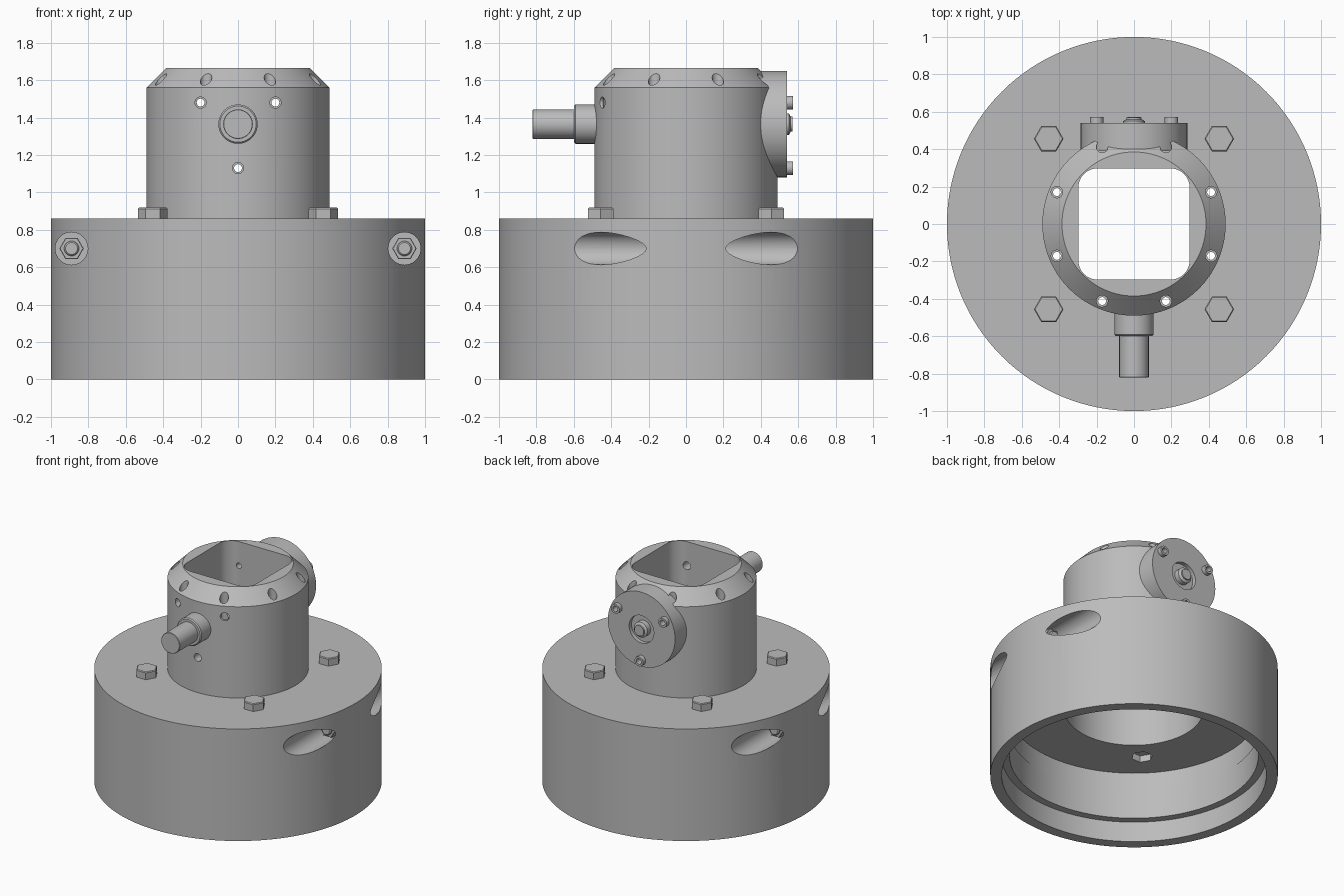
import bpy, bmesh
from math import pi, sin, cos, radians
from mathutils import Matrix, Vector

old = bpy.data.objects.get("Cube")
if old:
    bpy.data.objects.remove(old)

steel = bpy.data.materials.new("grey_steel")
steel.use_nodes = True
GREY = (0.5, 0.5, 0.5, 1)
steel.diffuse_color = GREY
steel.node_tree.nodes["Principled BSDF"].inputs["Base Color"].default_value = GREY

TOP = 0.86        # top of the base
AXIS_Z = 1.365    # height of the shaft and flange
ALONG_Y = Matrix.Rotation(-pi / 2, 4, 'X')   # local z points to +y
ALONG_MINUS_Y = Matrix.Rotation(pi / 2, 4, 'X')


def add_object(name, bm):
    bmesh.ops.remove_doubles(bm, verts=bm.verts, dist=1e-5)
    bmesh.ops.recalc_face_normals(bm, faces=bm.faces)
    mesh = bpy.data.meshes.new(name)
    bm.to_mesh(mesh)
    bm.free()
    mesh.materials.append(steel)
    ob = bpy.data.objects.new(name, mesh)
    bpy.context.collection.objects.link(ob)
    return ob


def lathe(name, profile, place=(0, 0, 0), turn=Matrix(), sides=48):
    """Spin (radius, height) points about local z."""
    bm = bmesh.new()
    verts = [bm.verts.new((r, 0, h)) for r, h in profile]
    edges = [bm.edges.new(pair) for pair in zip(verts, verts[1:])]
    if profile[0][0] > 0:   # a ring: close the section
        edges.append(bm.edges.new((verts[-1], verts[0])))
    bmesh.ops.spin(bm, geom=verts + edges, cent=(0, 0, 0), axis=(0, 0, 1),
                   angle=2 * pi, steps=sides, use_merge=False)
    bmesh.ops.remove_doubles(bm, verts=bm.verts, dist=1e-5)
    bmesh.ops.transform(bm, verts=bm.verts, matrix=Matrix.Translation(place) @ turn)
    return add_object(name, bm)


def rod(name, radius, length, place, turn=Matrix(), sides=32, chamfer=0):
    profile = [(0, 0), (radius, 0), (radius, length - chamfer)]
    if chamfer:
        profile.append((radius - chamfer, length))
    return lathe(name, profile + [(0, length)], place, turn, sides)


def carve(target, cutters):
    """Subtract each cutter and remove it."""
    bpy.context.view_layer.objects.active = target
    for cutter in cutters:
        cutter.hide_render = True
        mod = target.modifiers.new("cut", 'BOOLEAN')
        mod.operation, mod.solver, mod.object = 'DIFFERENCE', 'EXACT', cutter
        bpy.ops.object.modifier_apply(modifier=mod.name)
        bpy.data.objects.remove(cutter)


def rounded_square(name, half, corner, low, high):
    bm = bmesh.new()
    c = half - corner
    ring = []
    for q, (sx, sy) in enumerate([(1, 1), (-1, 1), (-1, -1), (1, -1)]):
        for i in range(9):
            a = q * pi / 2 + i * pi / 16
            ring.append(bm.verts.new((sx * c + corner * cos(a), sy * c + corner * sin(a), low)))
    face = bm.faces.new(ring)
    top = bmesh.ops.extrude_face_region(bm, geom=[face])["geom"]
    bmesh.ops.translate(bm, vec=(0, 0, high - low),
                        verts=[v for v in top if isinstance(v, bmesh.types.BMVert)])
    return add_object(name, bm)


# Main housing: hollow drum with a chamfered tower
housing = lathe("housing", [
    (0, 0.82), (0.48, 0.82), (0.48, 0.52), (0.87, 0.52), (0.87, 0.37), (0.865, 0.37),
    (0.865, 0.156), (0.92, 0.156), (0.92, 0), (1, 0), (1, TOP),
    (0.49, TOP), (0.49, 1.56), (0.385, 1.665), (0, 1.665)], sides=128)

cutters = [rounded_square("square_bore", 0.297, 0.1, 0.7, 1.8)]
# Vertical screw holes round the chamfer
for k in range(8):
    a = radians(22.5 + 45 * k)
    x, y = 0.446 * cos(a), 0.446 * sin(a)
    cutters.append(rod("chamfer_hole", 0.021, 1.1, (x, y, 0.65), sides=20))
    cutters.append(rod("chamfer_counterbore", 0.031, 0.5, (x, y, 1.4), sides=24))
# Small holes that run from the front wall to the back wall
screw_spots = [(-0.2, 1.48), (0.2, 1.48), (0, 1.13)]
for x, z in screw_spots:
    cutters.append(rod("front_hole", 0.03, 0.5, (x, -0.6, z), ALONG_Y, 24))
    cutters.append(rod("back_hole", 0.021, 0.5, (x, 0.2, z), ALONG_Y, 20))
# Tangential side pockets and hexagonal recesses under the deck
CORNERS = [(sx, sy) for sx in (-1, 1) for sy in (-1, 1)]
for sx, sy in CORNERS:
    turn = ALONG_Y if sy > 0 else ALONG_MINUS_Y
    cutters.append(rod("side_pocket", 0.087, 1, (sx * 0.89, sy * 0.13, 0.7), turn, 40))
    cutters.append(rod("deck_recess", 0.075, 0.1, (sx * 0.456, sy * 0.456, 0.47), sides=6))
carve(housing, cutters)

# Hex bolts on the deck, nuts and studs in the pockets
for sx, sy in CORNERS:
    side = ("left" if sx > 0 else "right") + ("_back" if sy > 0 else "_front")
    rod("deck_bolt_" + side, 0.079, 0.06, (sx * 0.456, sy * 0.456, TOP - 0.002), sides=6, chamfer=0.006)
    turn = ALONG_Y if sy > 0 else ALONG_MINUS_Y
    spot = (sx * 0.89, sy * 0.128, 0.7)
    rod("pocket_nut_" + side, 0.065, 0.06, spot, turn, 6, 0.004)
    rod("pocket_stud_" + side, 0.04, 0.08, spot, turn, 24, 0.008)

# Shaft with its collar on the front
rod("shaft_collar", 0.105, 0.2, (0, -0.4, AXIS_Z), ALONG_MINUS_Y, 48, 0.008)
rod("shaft", 0.079, 0.42, (0, -0.4, AXIS_Z), ALONG_MINUS_Y, 48, 0.003)

# Round flange on the back, recessed round a central boss
flange = lathe("back_flange", [(0, 0), (0.285, 0), (0.285, 0.15), (0.105, 0.15),
                               (0.105, 0.12), (0, 0.12)], (0, 0.39, AXIS_Z), ALONG_Y, 80)
carve(flange, [rod("flange_hole", 0.021, 0.4, (x, 0.3, z), ALONG_Y, 20) for x, z in screw_spots])
lathe("flange_boss", [(0, 0), (0.058, 0), (0.058, 0.045), (0.04, 0.055), (0.04, 0.065), (0, 0.065)],
      (0, 0.505, AXIS_Z), ALONG_Y, 40)
for x, z in screw_spots:
    lathe("flange_screw", [(0.021, 0), (0.036, 0), (0.036, 0.034), (0.021, 0.034)],
          (x, 0.538, z), ALONG_Y, 28)

# Smooth the round walls, keep the edges crisp
for ob in bpy.context.collection.objects:
    if ob.type == 'MESH' and steel.name in ob.data.materials:
        bpy.ops.object.select_all(action='DESELECT')
        ob.select_set(True)
        bpy.context.view_layer.objects.active = ob
        bpy.ops.object.shade_smooth_by_angle(angle=radians(25))
